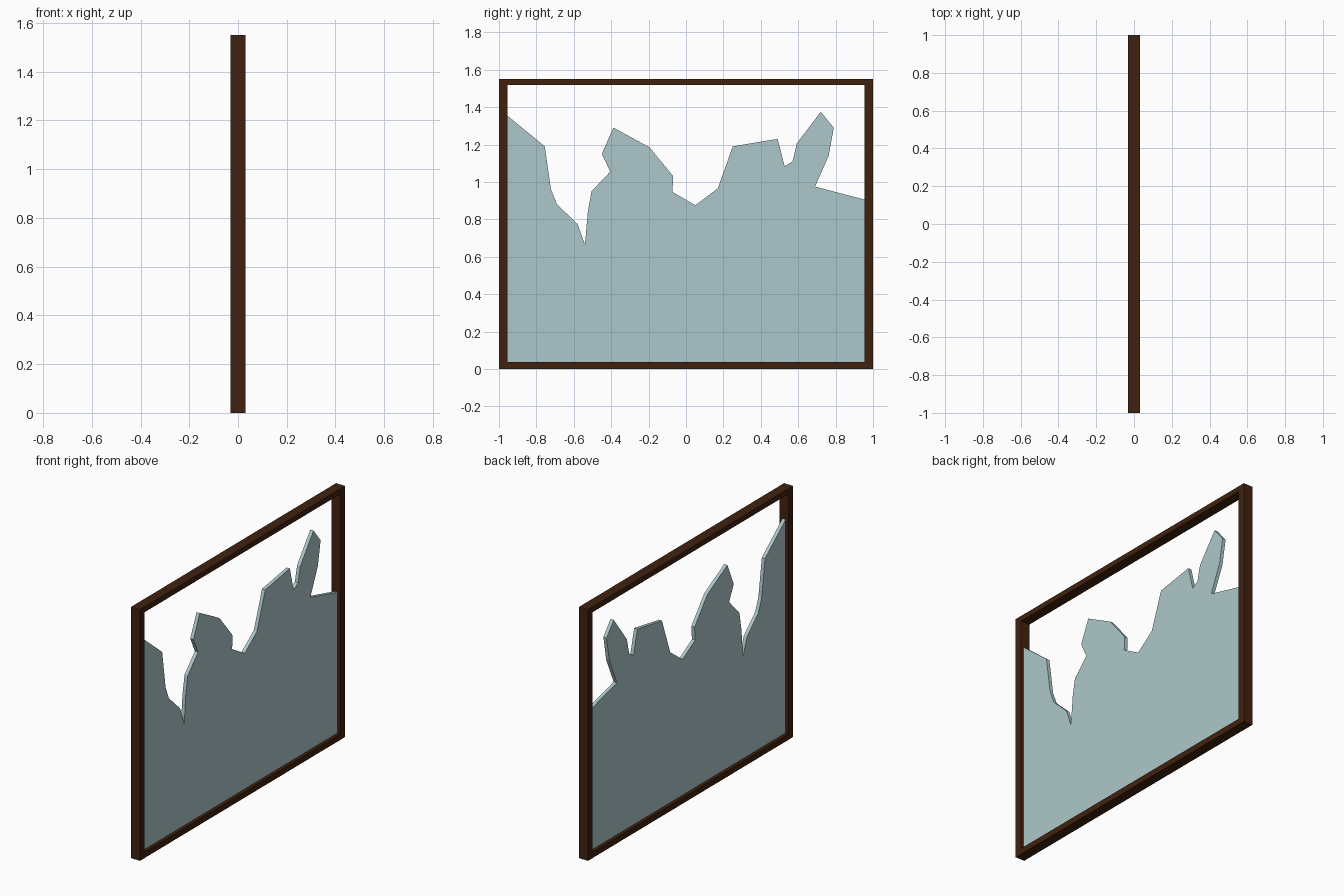
import bpy, bmesh

if "Cube" in bpy.data.objects:
    bpy.data.objects.remove(bpy.data.objects["Cube"])


def material(name, rgb):
    m = bpy.data.materials.new(name)
    m.diffuse_color = (*rgb, 1.0)
    m.use_nodes = True
    m.node_tree.nodes["Principled BSDF"].inputs["Base Color"].default_value = m.diffuse_color
    return m


WOOD = material("dark brown wood", (0.052, 0.0155, 0.0045))
GLASS = material("pale blue glass", (0.42, 0.575, 0.585))


def slab(name, loops, half, mat):
    """Extrude a y-z outline (optionally with a hole) along x, centred on x = 0."""
    curve = bpy.data.curves.new(name, "CURVE")
    curve.dimensions = "2D"
    curve.fill_mode = "BOTH"
    curve.extrude = half
    for pts in loops:
        s = curve.splines.new("POLY")
        s.points.add(len(pts) - 1)
        for p, (y, z) in zip(s.points, pts):
            p.co = (y, z, 0, 1)
        s.use_cyclic_u = True
    tmp = bpy.data.objects.new(name + "_outline", curve)
    bpy.context.collection.objects.link(tmp)
    bpy.context.view_layer.update()
    mesh = bpy.data.meshes.new_from_object(tmp)
    bpy.data.objects.remove(tmp)
    # Stand the outline up: curve x -> y, curve y -> z, depth -> x
    for v in mesh.vertices:
        v.co = (v.co.z, v.co.x, v.co.y)
    bm = bmesh.new()
    bm.from_mesh(mesh)
    bmesh.ops.remove_doubles(bm, verts=bm.verts, dist=1e-5)
    bmesh.ops.recalc_face_normals(bm, faces=bm.faces)
    for f in bm.faces:
        f.smooth = False
        f.material_index = 0
    bm.to_mesh(mesh)
    bm.free()
    mesh.materials.clear()
    mesh.materials.append(mat)
    ob = bpy.data.objects.new(name, mesh)
    bpy.context.collection.objects.link(ob)
    return ob


def rect(y, z0, z1):
    return [(-y, z0), (y, z0), (y, z1), (-y, z1)]


# Wooden window frame
slab("window_frame", [rect(1.0, 0.0, 1.55), rect(0.955, 0.037, 1.517)], 0.031, WOOD)

# Broken pane: jagged top edge from left to right, closed along the sill
jagged = [
    (-0.956, 1.355), (-0.755, 1.19), (-0.722, 0.96), (-0.69, 0.88), (-0.58, 0.775),
    (-0.54, 0.665), (-0.525, 0.84), (-0.505, 0.95), (-0.405, 1.055), (-0.45, 1.15),
    (-0.388, 1.29), (-0.195, 1.185), (-0.068, 1.03), (-0.073, 0.947), (0.05, 0.875),
    (0.17, 0.965), (0.25, 1.19), (0.49, 1.23), (0.527, 1.083), (0.57, 1.11),
    (0.592, 1.205), (0.72, 1.375), (0.79, 1.29), (0.763, 1.14), (0.69, 0.975),
    (0.956, 0.905),
]
slab("broken_glass", [jagged + [(0.956, 0.035), (-0.956, 0.035)]], 0.011, GLASS)
